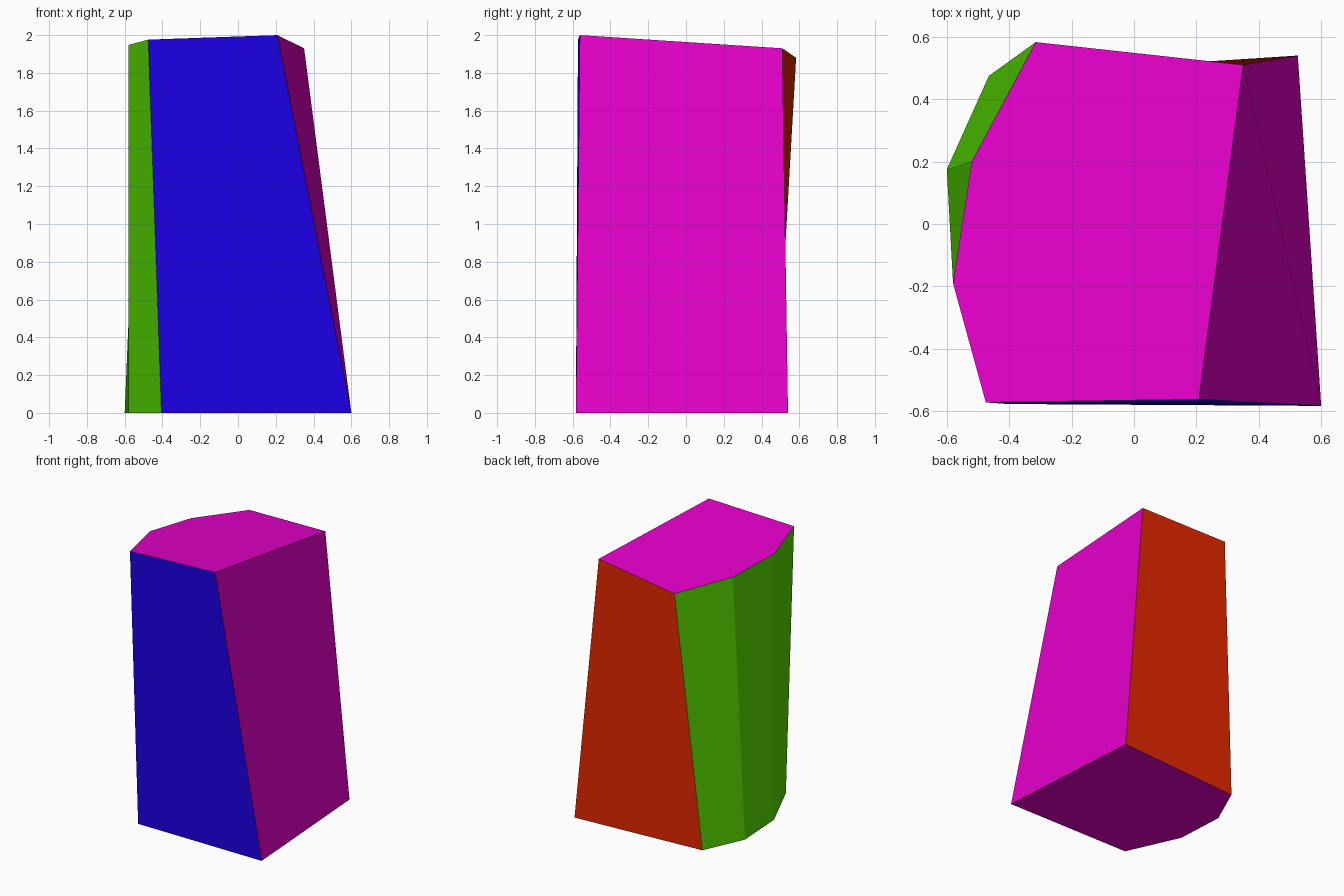
import bpy, bmesh

if "Cube" in bpy.data.objects:
    bpy.data.objects.remove(bpy.data.objects["Cube"])


def make_mat(name, rgb):
    # sRGB 0-255 to linear flat colour
    lin = [((c / 255 + 0.055) / 1.055) ** 2.4 if c > 10 else c / 255 / 12.92 for c in rgb]
    m = bpy.data.materials.new(name)
    m.diffuse_color = (*lin, 1)
    m.use_nodes = True
    m.node_tree.nodes["Principled BSDF"].inputs["Base Color"].default_value = m.diffuse_color
    return m


mats = [make_mat("magenta", (231, 0, 204)), make_mat("blue", (28, 0, 231)),
        make_mat("red", (231, 40, 0)), make_mat("green", (86, 220, 0))]
MAGENTA, BLUE, RED, GREEN = range(4)

# Outlines, counter-clockwise from the front left corner; the top is tilted
base = [(-0.405, -0.577, 0), (0.60, -0.583, 0), (0.525, 0.54, 0),
        (-0.465, 0.475, 0), (-0.60, 0.175, 0), (-0.58, -0.19, 0)]
top = [(-0.475, -0.572, 1.976), (0.208, -0.562, 2.0), (0.35, 0.51, 1.93),
       (-0.315, 0.583, 1.88), (-0.52, 0.20, 1.911), (-0.58, -0.19, 1.948)]
side_colours = [BLUE, MAGENTA, RED, GREEN, GREEN, GREEN]

bm = bmesh.new()
lo = [bm.verts.new(p) for p in base]
hi = [bm.verts.new(p) for p in top]

# Caps
bm.faces.new(lo[::-1]).material_index = MAGENTA
bm.faces.new(hi).material_index = MAGENTA

# Sides: the first corner sets the fold of each slightly twisted quad
for i, colour in enumerate(side_colours):
    j = (i + 1) % 6
    quad = [lo[j], hi[j], hi[i], lo[i]]
    if colour == MAGENTA:
        quad = quad[-1:] + quad[:-1]
    bm.faces.new(quad).material_index = colour

mesh = bpy.data.meshes.new("tapered_block")
bm.to_mesh(mesh)
bm.free()
for m in mats:
    mesh.materials.append(m)
block = bpy.data.objects.new("tapered_block", mesh)
bpy.context.collection.objects.link(block)
